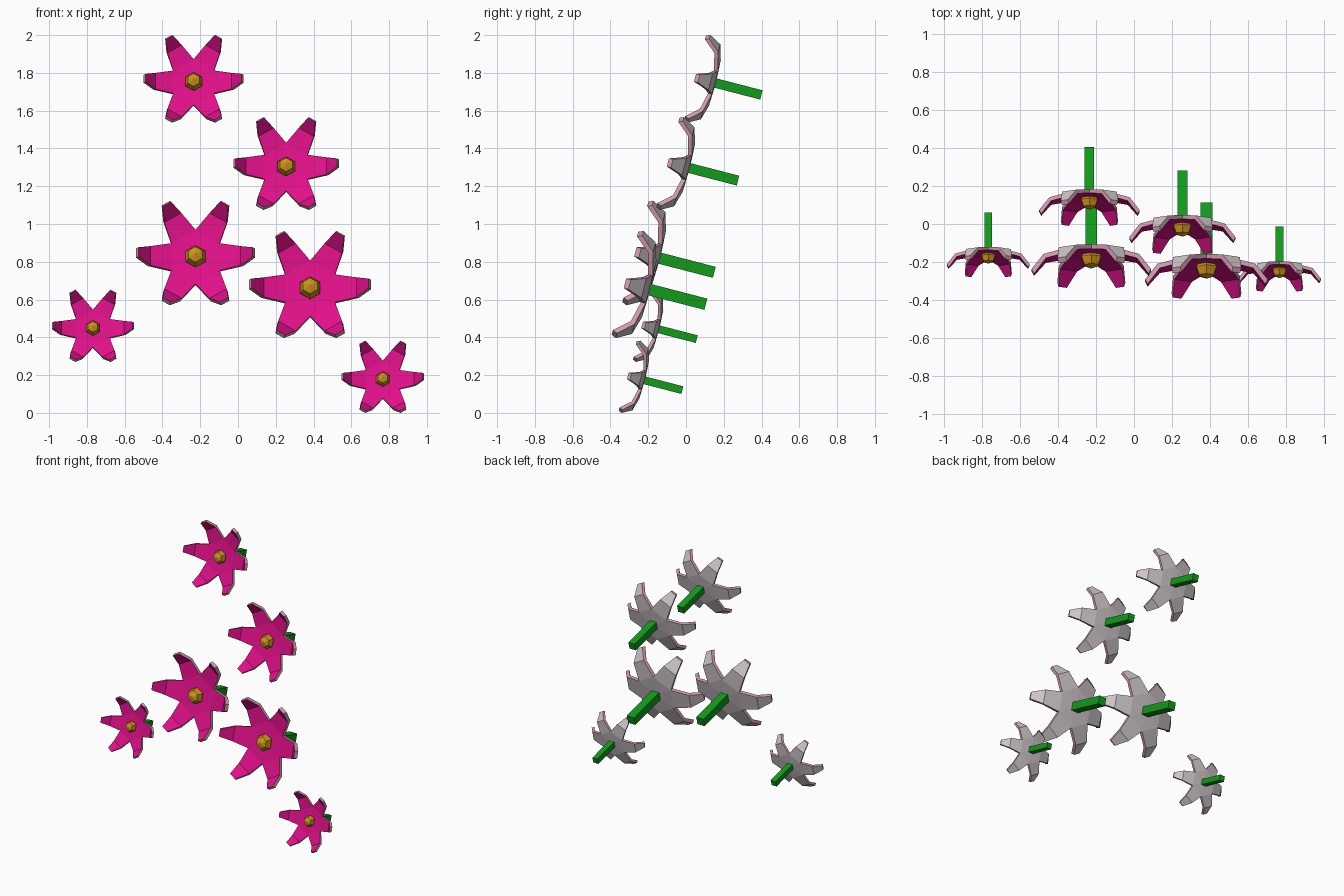
import bpy, bmesh, math
from mathutils import Matrix, Vector

if "Cube" in bpy.data.objects:
    bpy.data.objects.remove(bpy.data.objects["Cube"])


def material(name, rgb):
    m = bpy.data.materials.new(name)
    m.diffuse_color = (*rgb, 1)
    m.use_nodes = True
    m.node_tree.nodes["Principled BSDF"].inputs["Base Color"].default_value = m.diffuse_color
    return m


MAGENTA = material("magenta", (0.75, 0.005, 0.25))
PALE = material("pale_grey_pink", (0.62, 0.56, 0.58))
PINK = material("pale_pink", (0.66, 0.34, 0.44))
GOLD = material("gold", (0.60, 0.29, 0.01))
GREEN = material("green", (0.006, 0.33, 0.012))

# x, y, z of the back of the bloom, and its radius
FLOWERS = [
    (-0.235, 0.153, 1.747, 0.265),
    (0.255, 0.015, 1.297, 0.28),
    (-0.225, -0.143, 0.820, 0.315),
    (0.382, -0.195, 0.653, 0.323),
    (-0.768, -0.146, 0.443, 0.218),
    (0.767, -0.222, 0.173, 0.218),
]
TILT = math.radians(14.5)
VALLEY = 0.47
# petal rows beyond the hub: distance out, half width, height forward
BACK = [(0.80, 0.165, 0.09), (1.0, 0.08, 0.33)]
FRONT = [(0.76, 0.165, 0.16), (0.96, 0.08, 0.41)]


def finish(bm, name, mats, matrix):
    bmesh.ops.recalc_face_normals(bm, faces=bm.faces)
    bm.transform(matrix)
    me = bpy.data.meshes.new(name)
    bm.to_mesh(me)
    bm.free()
    for m in mats:
        me.materials.append(m)
    bpy.context.collection.objects.link(bpy.data.objects.new(name, me))


def petals(name, matrix):
    # local z is the forward axis of the bloom
    bm = bmesh.new()

    def hub(f):
        ring = []
        for i in range(6):
            a = math.radians(60 * i - 30)
            ring.append(bm.verts.new((VALLEY * math.cos(a), VALLEY * math.sin(a), f)))
        return bm.verts.new((0, 0, f - 0.02)), ring

    def face(vs, mat):
        bm.faces.new(vs).material_index = mat

    layers = [(FRONT, *hub(0.08)), (BACK, *hub(0.0))]
    for i in range(6):
        turn = Matrix.Rotation(math.radians(60 * i), 3, 'Z')
        chains = []
        for mat, (rows, centre, ring) in enumerate(layers):
            low, high = [ring[i]], [ring[(i + 1) % 6]]
            for r, w, f in rows:
                low.append(bm.verts.new(turn @ Vector((r, -w, f))))
                high.append(bm.verts.new(turn @ Vector((r, w, f))))
            face((centre, low[0], high[0]), mat)
            for k in range(2):
                face((low[k], low[k + 1], high[k + 1], high[k]), mat)
            chains.append(low + high[::-1])
        # rim joining front and back around the petal
        a, b = chains
        for k in range(5):
            face((a[k], a[k + 1], b[k + 1], b[k]), 2)
    finish(bm, name, [MAGENTA, PALE, PINK], matrix)


for n, (x, y, z, size) in enumerate(FLOWERS, 1):
    mat = (Matrix.Translation((x, y, z))
           @ Matrix.Rotation(math.pi / 2 - TILT, 4, 'X')
           @ Matrix.Scale(size, 4))
    petals(f"petals_{n}", mat)

    # faceted golden centre
    bm = bmesh.new()
    bmesh.ops.create_uvsphere(bm, u_segments=6, v_segments=4, radius=0.19)
    bmesh.ops.translate(bm, verts=bm.verts, vec=(0, 0, 0.11))
    # keep it from poking out of the back
    for v in bm.verts:
        v.co.z = max(v.co.z, 0.03)
    bmesh.ops.remove_doubles(bm, verts=bm.verts, dist=0.001)
    finish(bm, f"flower_centre_{n}", [GOLD], mat)

    # square stem behind the bloom
    bm = bmesh.new()
    bmesh.ops.create_cube(bm, size=1)
    bm.transform(Matrix.Translation((0, 0, -0.465)) @ Matrix.Diagonal((0.19, 0.19, 0.99, 1)))
    finish(bm, f"stem_{n}", [GREEN], mat)
